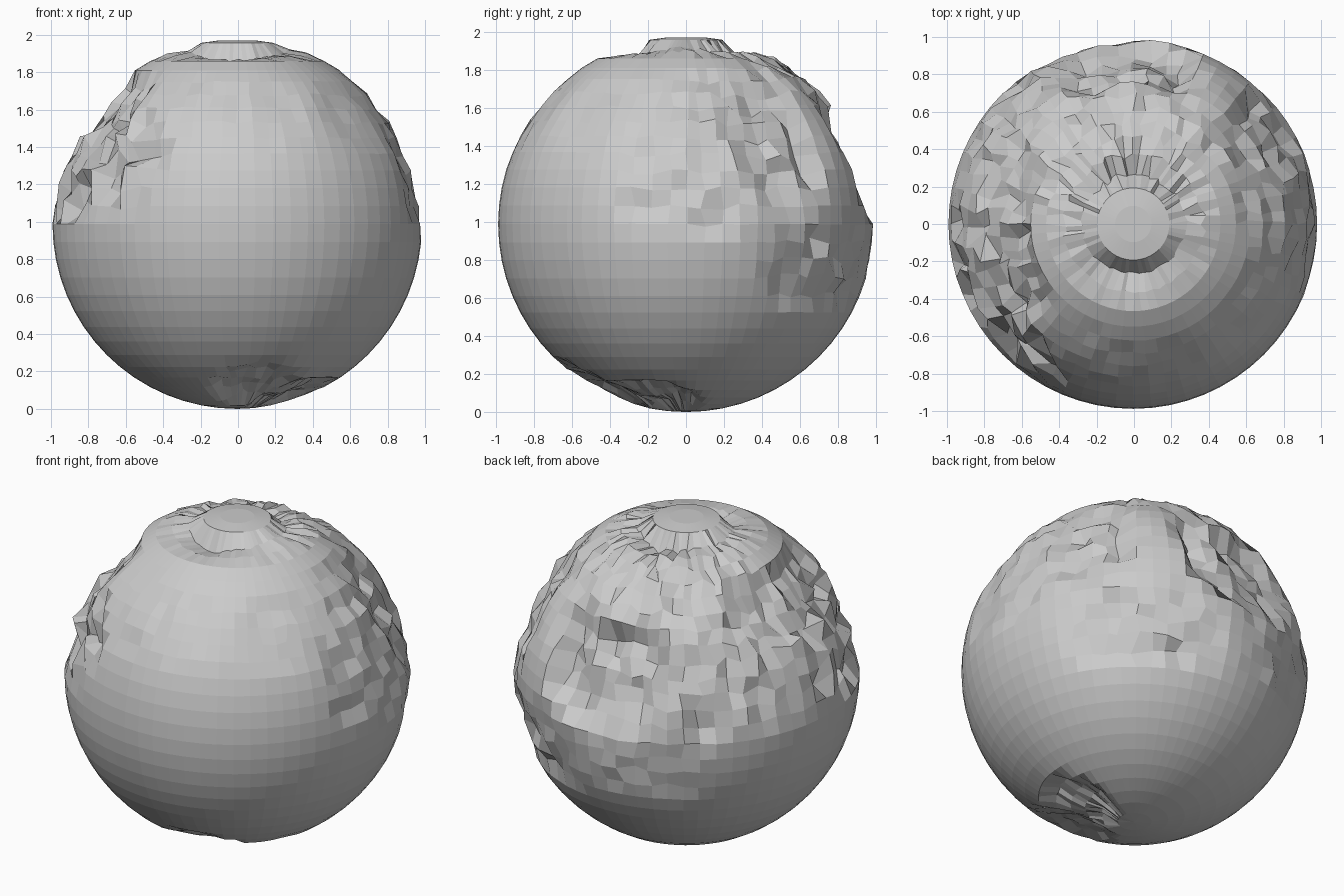
import bpy, bmesh, math, random
from mathutils import Vector, noise

if "Cube" in bpy.data.objects:
    bpy.data.objects.remove(bpy.data.objects["Cube"])

random.seed(4)
R = 0.988

# Chipped patches: azimuth, elevation, half width, half height (degrees), depth, roughness
PATCHES = [
    (207, 23, 40, 23, 0.050, 0.045),   # left flank
    (185, 41, 50, 14, 0.085, 0.028),   # upper left
    (93, 22, 28, 20, 0.120, 0.020),    # back crater
    (33, 28, 18, 25, 0.065, 0.028),    # right cliff
    (55, -14, 36, 15, 0.030, 0.022),   # lower right back
    (110, -5, 24, 18, 0.020, 0.020),   # middle back
    (145, 22, 30, 20, 0.035, 0.025),   # back left
    (0, 16, 25, 20, 0.030, 0.018),     # right side
    (95, 52, 75, 14, 0.012, 0.022),    # upper back
    (10, 42, 30, 12, 0.030, 0.022),    # upper right
    (-25, 36, 35, 14, 0.018, 0.012),   # upper front right
    (-100, 38, 40, 16, 0.010, 0.008),  # upper front
]
# Round dents: direction, angular radius, depth, roughness
DENTS = [
    (Vector((0.10, -0.44, -0.88)), 15, 0.055, 0.014),
    (Vector((0.30, -0.15, -0.94)), 15, 0.050, 0.010),
]


def falloff(t):
    s = min(1.0, max(0.0, (1.0 - t) / 0.35))
    return s * s * (3 - 2 * s)


def erode(d):
    az = math.degrees(math.atan2(d.y, d.x))
    el = math.degrees(math.asin(max(-1, min(1, d.z))))
    depth = rough = 0.0
    for a, e, w, h, dep, rgh in PATCHES:
        da = (az - a + 180) % 360 - 180
        t = ((da / w) ** 4 + ((el - e) / h) ** 4) ** 0.25
        t += 0.25 * noise.noise(d * 4)
        f = falloff(t)
        depth = max(depth, dep * f)
        rough = max(rough, rgh * f)
    for c, rad, dep, rgh in DENTS:
        f = falloff(math.degrees(d.angle(c)) / rad)
        depth = max(depth, dep * f)
        rough = max(rough, rgh * f)
    # trench around the top cap, shallow towards the sides
    polar = 90 - el
    if 14 < polar < 27:
        ring = 0.075 if polar < 20 else 0.035
        ring *= 0.2 + 0.8 * abs(math.sin(math.radians(az)))
        depth = max(depth, ring * (0.95 + 0.4 * noise.noise(d * 6)))
        rough = max(rough, 0.008 if d.y < -0.1 else 0.018)
    return depth, rough


# Eroded ball
bm = bmesh.new()
bmesh.ops.create_uvsphere(bm, u_segments=64, v_segments=32, radius=R)
for v in bm.verts:
    d = v.co.normalized()
    depth, rough = erode(d)
    depth *= 1 + 0.5 * noise.noise(d * 5 + Vector((3, 1, 7)))
    jitter = Vector([random.uniform(-1, 1) for _ in range(3)]) * rough
    v.co = d * (R - depth) + jitter
    if v.co.length > R + 0.01:
        v.co = v.co.normalized() * (R + 0.01)
    # flattened crown
    if d.z > 0.975:
        v.co.z = min(v.co.z, R - 0.006)
    v.co.z += R
    v.co.x -= 0.004
mesh = bpy.data.meshes.new("eroded_ball")
bm.to_mesh(mesh)
bm.free()
ball = bpy.data.objects.new("eroded_ball", mesh)
bpy.context.collection.objects.link(ball)
